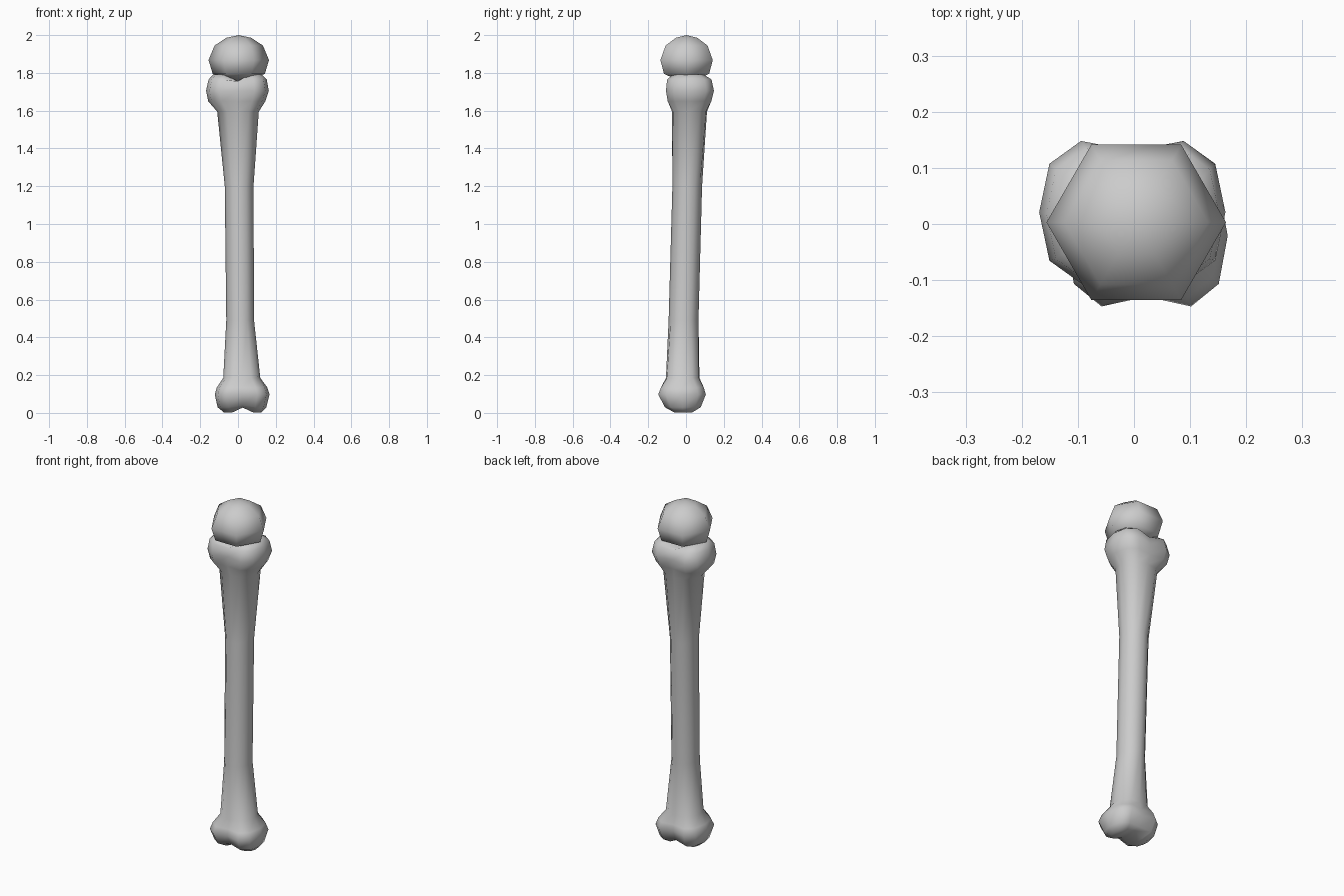
import bpy, bmesh, math

if "Cube" in bpy.data.objects:
    bpy.data.objects.remove(bpy.data.objects["Cube"])

# Unit cross-sections: round for the shaft, boxy with two lobes for the ends
ROUND = [(math.cos(math.radians(30 * k)), math.sin(math.radians(30 * k))) for k in range(12)]
LOBED = [(1, 0), (.89, .68), (.55, 1), (0, .86), (-.55, 1), (-.89, .68),
         (-1, 0), (-.89, -.68), (-.55, -1), (0, -.86), (.55, -1), (.89, -.68)]

# z, x min, x max, y min, y max, lobe amount, groove offset in z
RINGS = [
    (0.003, -0.075, 0.125, -0.065, 0.035, 0.8, 0.025),
    (0.030, -0.108, 0.150, -0.112, 0.078, 1.0, 0.01),
    (0.098, -0.123, 0.167, -0.147, 0.105, 1.0, 0.0),
    (0.135, -0.112, 0.155, -0.135, 0.097, 0.8, 0.0),
    (0.185, -0.078, 0.118, -0.110, 0.075, 0.3, 0.0),
    (0.490, -0.062, 0.085, -0.092, 0.066, 0.0, 0.0),
    (1.200, -0.070, 0.082, -0.072, 0.085, 0.0, 0.0),
    (1.595, -0.110, 0.110, -0.078, 0.115, 0.3, 0.0),
    (1.650, -0.158, 0.145, -0.100, 0.137, 0.8, 0.0),
    (1.705, -0.169, 0.163, -0.106, 0.148, 1.0, 0.0),
    (1.765, -0.156, 0.152, -0.100, 0.135, 1.0, -0.01),
    (1.792, -0.130, 0.125, -0.070, 0.095, 0.8, -0.035),
]


def finish(bm, name):
    bmesh.ops.recalc_face_normals(bm, faces=bm.faces)
    for f in bm.faces:
        f.smooth = True
    mesh = bpy.data.meshes.new(name)
    bm.to_mesh(mesh)
    bm.free()
    ob = bpy.data.objects.new(name, mesh)
    bpy.context.collection.objects.link(ob)
    return ob


def cap(bm, r):
    # Bridge across the ring so the groove runs front to back
    bm.faces.new((r[0], r[1], r[11]))
    for k in range(1, 5):
        bm.faces.new((r[k], r[k + 1], r[11 - k], r[12 - k]))
    bm.faces.new((r[5], r[6], r[7]))


# Bone with a pair of knuckles at each end
bm = bmesh.new()
loops = []
for z, x0, x1, y0, y1, t, dip in RINGS:
    loop = []
    for k in range(12):
        u = ROUND[k][0] * (1 - t) + LOBED[k][0] * t
        v = ROUND[k][1] * (1 - t) + LOBED[k][1] * t
        dz = dip if k in (3, 9) else 0
        loop.append(bm.verts.new(((x0 + x1) / 2 + u * (x1 - x0) / 2,
                                  (y0 + y1) / 2 + v * (y1 - y0) / 2, z + dz)))
    loops.append(loop)
for a, b in zip(loops, loops[1:]):
    for k in range(12):
        j = (k + 1) % 12
        bm.faces.new((a[k], a[j], b[j], b[k]))
cap(bm, loops[0])
cap(bm, loops[-1])
finish(bm, "bone_shaft")

# Six-sided ball resting on the upper knuckles: z, radius
bm = bmesh.new()
loops = []
for z, r in [(1.772, 0.08), (1.795, 0.138), (1.868, 0.16), (1.945, 0.128), (1.986, 0.065)]:
    loops.append([bm.verts.new((0.004 + r * math.cos(k * math.pi / 3),
                                0.003 + r * math.sin(k * math.pi / 3), z)) for k in range(6)])
for a, b in zip(loops, loops[1:]):
    for k in range(6):
        j = (k + 1) % 6
        bm.faces.new((a[k], a[j], b[j], b[k]))
for loop, z in ((loops[0], 1.75), (loops[-1], 2.0)):
    pole = bm.verts.new((0.004, 0.003, z))
    for k in range(6):
        bm.faces.new((loop[k], loop[(k + 1) % 6], pole))
finish(bm, "top_ball")
